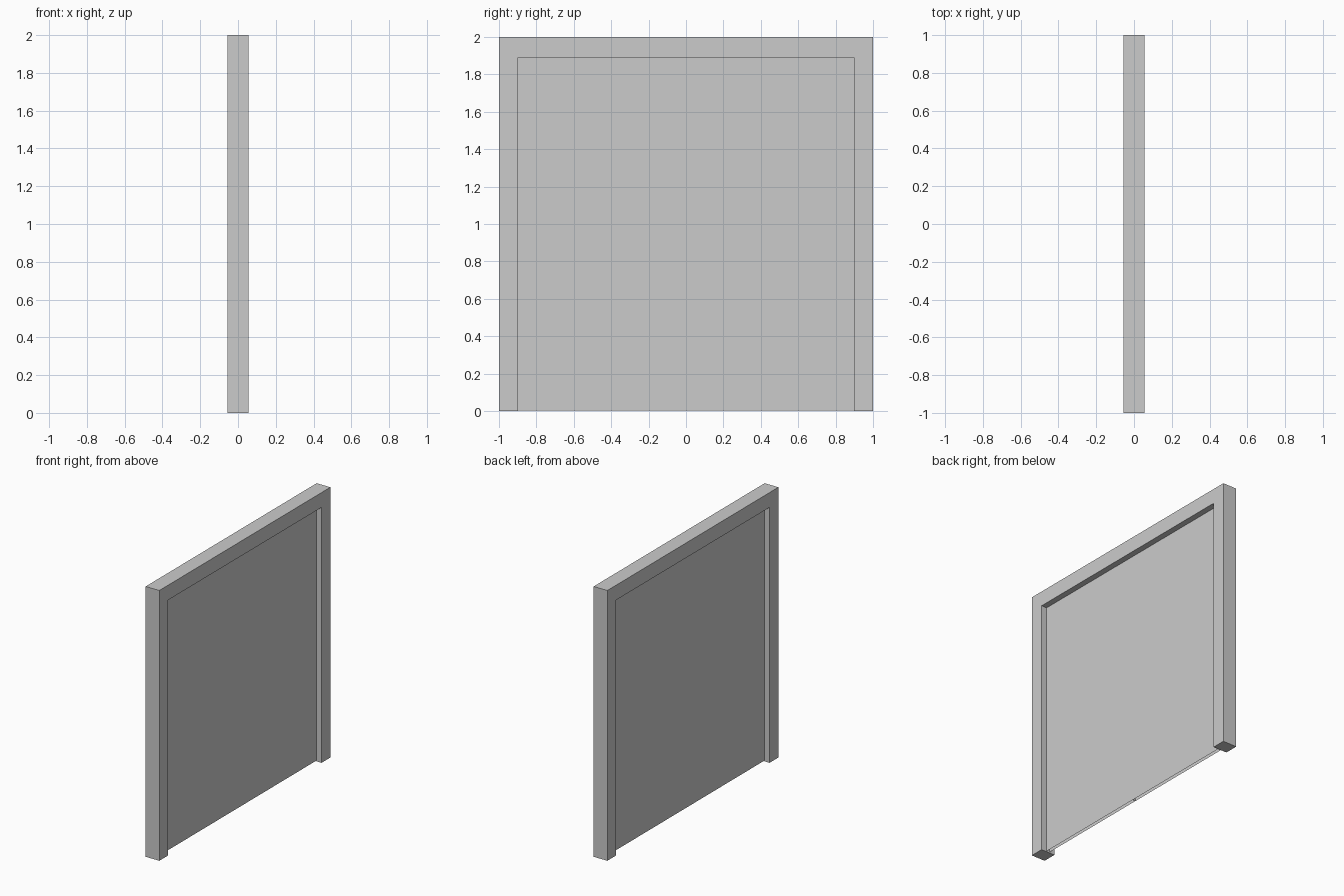
import bpy, bmesh

if "Cube" in bpy.data.objects:
    bpy.data.objects.remove(bpy.data.objects["Cube"])

DEPTH = 0.056          # half depth of the frame
OUTER, TOP = 1.0, 2.0  # half width and height of the frame
INNER, HEAD = 0.898, 1.89
LEAF = 0.012           # half thickness of a door leaf
SILL = 0.004           # gap under the leaves

# Plain grey paint
grey = bpy.data.materials.new("plain_grey")
grey.use_nodes = True
colour = (0.6, 0.6, 0.6, 1)
grey.diffuse_color = colour
grey.node_tree.nodes["Principled BSDF"].inputs["Base Color"].default_value = colour


def finish(name, bm):
    bmesh.ops.recalc_face_normals(bm, faces=bm.faces)
    mesh = bpy.data.meshes.new(name)
    bm.to_mesh(mesh)
    bm.free()
    mesh.materials.append(grey)
    obj = bpy.data.objects.new(name, mesh)
    bpy.context.collection.objects.link(obj)
    return obj


def extrude_profile(bm, points, half):
    """Extrude a (y, z) outline along x, centred on x = 0."""
    face = bm.faces.new([bm.verts.new((-half, y, z)) for y, z in points])
    new = bmesh.ops.extrude_face_region(bm, geom=[face])["geom"]
    moved = [v for v in new if isinstance(v, bmesh.types.BMVert)]
    bmesh.ops.translate(bm, verts=moved, vec=(2 * half, 0, 0))
    bm.normal_update()


# Door frame: two jambs and a lintel as one arch outline
bm = bmesh.new()
extrude_profile(bm, [(-OUTER, 0), (-OUTER, TOP), (OUTER, TOP), (OUTER, 0),
                     (INNER, 0), (INNER, HEAD), (-INNER, HEAD), (-INNER, 0)], DEPTH)
finish("door_frame", bm)

# Pair of hollow door leaves, open underneath, meeting in the middle
for name, side in (("front_leaf", -1), ("back_leaf", 1)):
    bm = bmesh.new()
    edge = side * INNER
    extrude_profile(bm, [(0, SILL), (0, HEAD), (edge, HEAD), (edge, SILL)], LEAF)
    bmesh.ops.recalc_face_normals(bm, faces=bm.faces)
    bottom = [f for f in bm.faces if f.normal.z < -0.9]
    bmesh.ops.delete(bm, geom=bottom, context="FACES")
    finish(name, bm)
